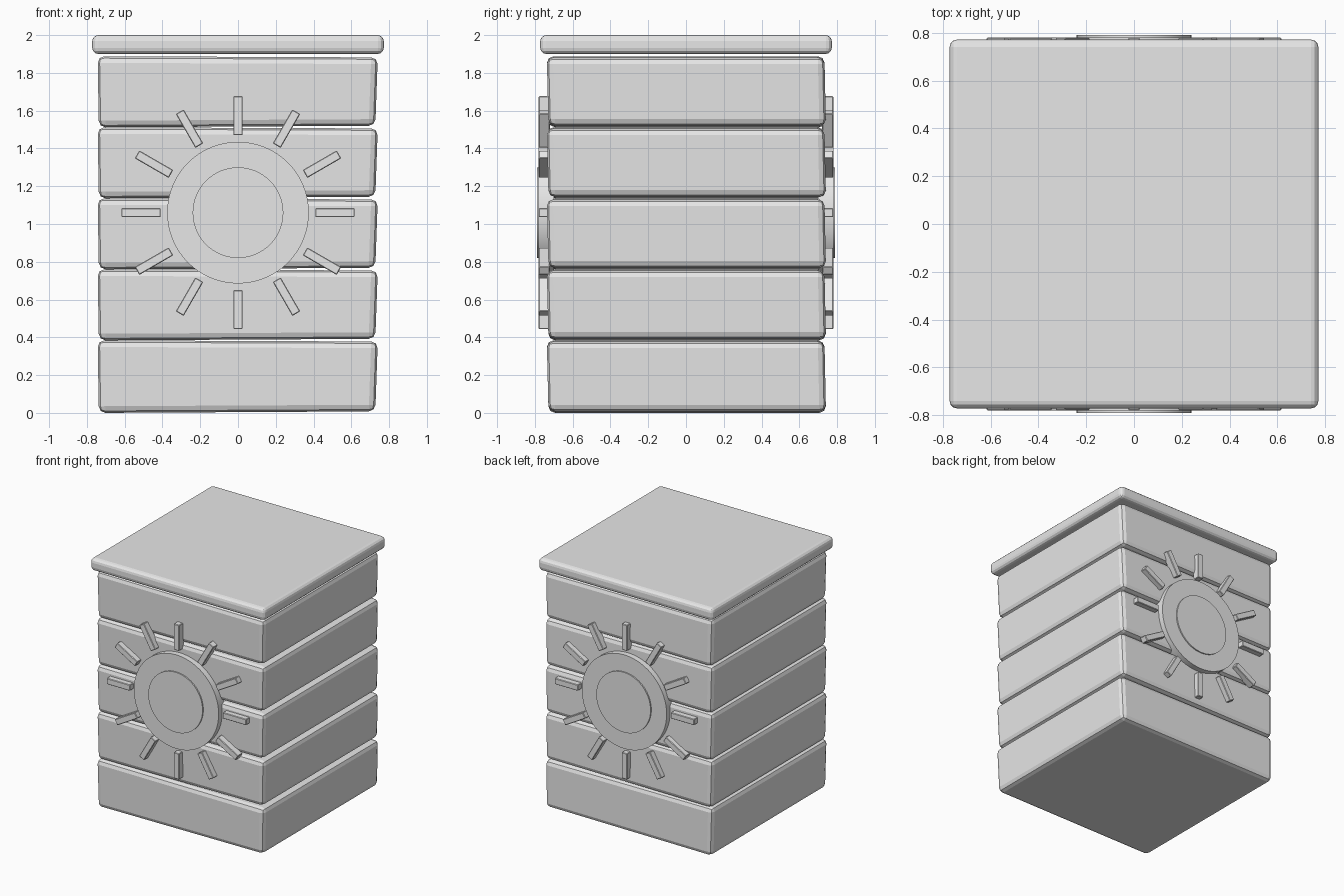
import bpy, bmesh, math
from mathutils import Matrix, Vector

if "Cube" in bpy.data.objects:
    bpy.data.objects.remove(bpy.data.objects["Cube"])

grey = bpy.data.materials.new("plain_grey")
grey.diffuse_color = (0.8, 0.8, 0.8, 1)
grey.use_nodes = True
grey.node_tree.nodes["Principled BSDF"].inputs["Base Color"].default_value = grey.diffuse_color


def finish(name, bm):
    mesh = bpy.data.meshes.new(name)
    bm.to_mesh(mesh)
    bm.free()
    mesh.materials.append(grey)
    obj = bpy.data.objects.new(name, mesh)
    bpy.context.collection.objects.link(obj)
    return obj


def block(name, lo, hi, bevel=0, segments=2, warp=None):
    bm = bmesh.new()
    bmesh.ops.create_cube(bm, size=1)
    lo, hi = Vector(lo), Vector(hi)
    for v in bm.verts:
        sx, sy, sz = (c > 0 for c in v.co)
        v.co = [b if c > 0 else a for a, b, c in zip(lo, hi, v.co)]
        if warp:
            v.co += Vector(warp(sx, sy, sz))
    if bevel:
        bmesh.ops.bevel(bm, geom=bm.edges[:], offset=bevel, segments=segments,
                        profile=0.5, affect='EDGES')
    return finish(name, bm)


def disc(name, radius, y0, y1, z):
    bm = bmesh.new()
    turn = Matrix.Translation((0, (y0 + y1) / 2, z)) @ Matrix.Rotation(math.pi / 2, 4, 'X')
    bmesh.ops.create_cone(bm, cap_ends=True, segments=64, radius1=radius, radius2=radius,
                          depth=abs(y1 - y0), matrix=turn)
    for f in bm.faces:
        f.smooth = len(f.verts) == 4
    for e in bm.edges:
        e.smooth = all(len(f.verts) == 4 for f in e.link_faces)
    return finish(name, bm)


# Slightly hand-cut shape shared by all the wall courses
def uneven(sx, sy, sz):
    dx = -0.013 if sx and not sz else (0.006 if not sx and not sz else 0)
    dy = (0.009 if not sy else 0) if not sz else (-0.008 if sy else 0)
    dz = -0.006 if sx and sz else (0.008 if sx else 0)
    return dx, dy, dz


# Five stacked courses
for i in range(5):
    z = 0.008 + i * 0.376
    if i == 0:
        z = 0.0
    block(f"wall_course_{i + 1}", (-0.743, -0.737, z), (0.74, 0.741, 0.384 + i * 0.376),
          bevel=0.035, warp=uneven)

# Lid
block("lid", (-0.772, -0.772, 1.9), (0.772, 0.772, 2.0), bevel=0.032, segments=3)

# Sun emblem on the front and back
SUN_Z = 1.06
for side, label in ((-1, "front"), (1, "back")):
    disc(f"{label}_sun_disc", 0.375, side * 0.70, side * 0.78, SUN_Z)
    disc(f"{label}_sun_centre", 0.24, side * 0.77, side * 0.79, SUN_Z)
    for k in range(12):
        ys = sorted((side * 0.72, side * 0.78))
        ray = block(f"{label}_sun_ray_{k + 1}", (0.41, ys[0], -0.024), (0.617, ys[1], 0.024),
                    bevel=0.004, segments=1)
        ray.location.z = SUN_Z
        ray.rotation_euler.y = k * math.pi / 6
